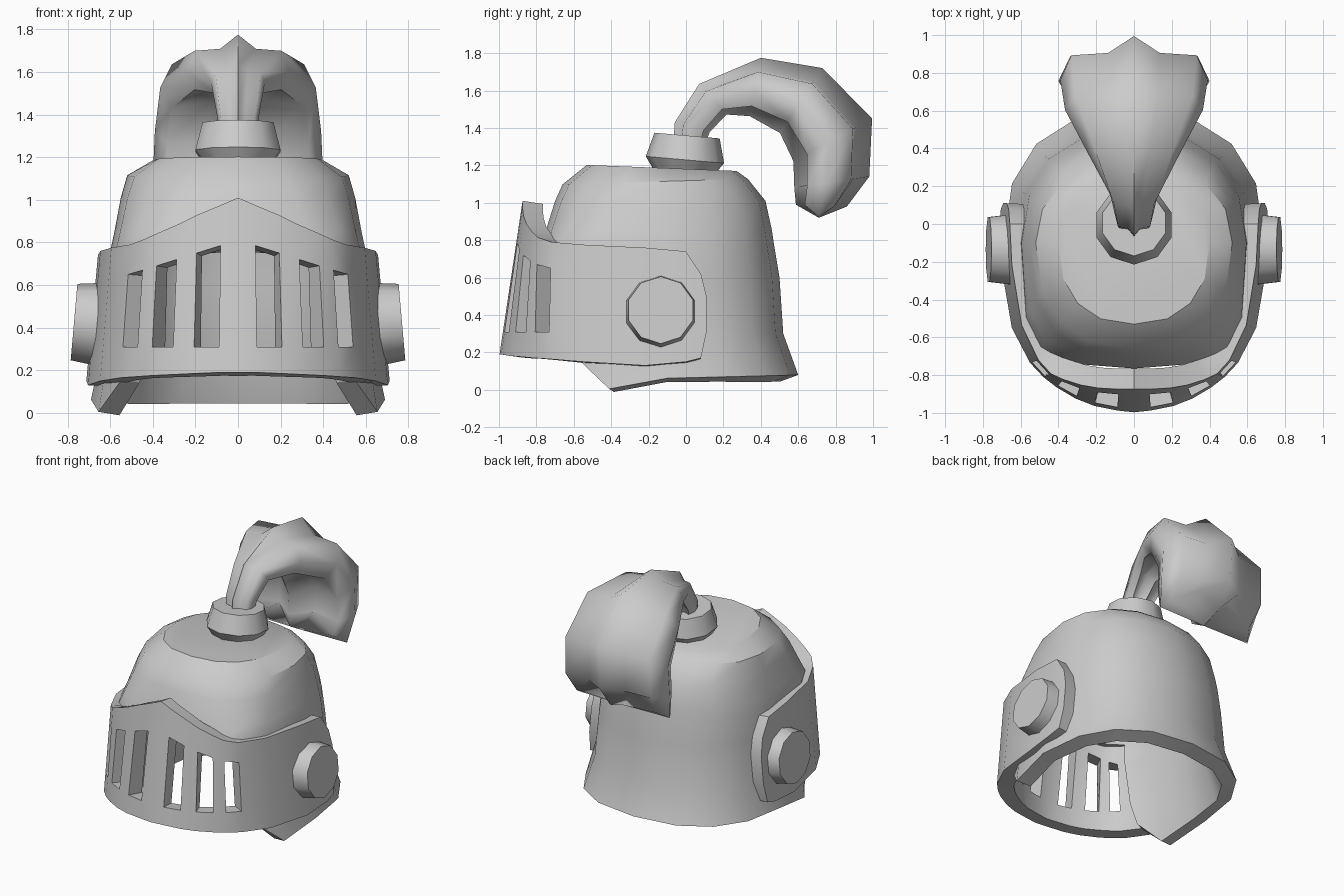
import bpy, math
from math import sin, cos, pi
from mathutils import Matrix, Vector

old = bpy.data.objects.get("Cube")
if old:
    bpy.data.objects.remove(old, do_unlink=True)

GREY = (0.6, 0.6, 0.6, 1)
steel = bpy.data.materials.new("plain_grey")
steel.use_nodes = True
steel.diffuse_color = GREY
steel.node_tree.nodes["Principled BSDF"].inputs["Base Color"].default_value = GREY


def build(name, verts, faces, thickness=0, angle=35):
    mesh = bpy.data.meshes.new(name)
    mesh.from_pydata(verts, [], faces)
    mesh.materials.append(steel)
    obj = bpy.data.objects.new(name, mesh)
    bpy.context.collection.objects.link(obj)
    bpy.ops.object.select_all(action='DESELECT')
    obj.select_set(True)
    bpy.context.view_layer.objects.active = obj
    if thickness:
        mod = obj.modifiers.new("thickness", 'SOLIDIFY')
        mod.thickness = thickness
        mod.offset = -1
        mod.use_even_offset = True
        bpy.ops.object.modifier_apply(modifier=mod.name)
    bpy.ops.object.shade_smooth_by_angle(angle=math.radians(angle))
    return obj


def loft(rings, n):
    """Quads joining consecutive closed rings of n points."""
    return [(r * n + i, r * n + (i + 1) % n, (r + 1) * n + (i + 1) % n, (r + 1) * n + i)
            for r in range(rings - 1) for i in range(n)]


def power(v, n):
    return math.copysign(abs(v) ** (2 / n), v)


# Helmet shell: rounded rings from the flared rim to the cap, open at the face
SIDES, MID = 16, -0.1
RINGS = [  # height, tilt, half width, front, back, squareness of front and back
    (0.062, 0.025, 0.69, -0.69, 0.60, 3.0, 2.4),
    (0.30, 0, 0.64, -0.72, 0.52, 3.0, 2.3),
    (0.60, 0, 0.61, -0.75, 0.50, 3.2, 2.3),
    (0.78, 0, 0.595, -0.765, 0.47, 3.7, 2.3),
    (0.85, 0, 0.58, -0.75, 0.46, 3.3, 2.3),
    (1.01, 0, 0.55, -0.70, 0.425, 2.7, 2.25),
    (1.115, 0.03, 0.52, -0.66, 0.33, 2.35, 2.2),
    (1.185, -0.04, 0.40, -0.53, 0.27, 2.35, 2.3)]
verts = []
for r, (z, tilt, half, front, back, square_front, square_back) in enumerate(RINGS):
    for i in range(SIDES):
        a = 2 * pi * i / SIDES
        behind = i <= SIDES // 2
        n = square_back if behind else square_front
        y = MID + (back - MID if behind else MID - front) * power(sin(a), n)
        h = z + tilt * (y - MID)
        if r == 0 and y < -0.3:      # cheek corners
            h = 0.155 if y < -0.5 else 0.005
        verts.append((half * power(cos(a), n), y, h))
faces = [f for f in loft(len(RINGS), SIDES)
         if not (f[0] < 3 * SIDES and 10 <= f[0] % SIDES < 14)]
faces.append(range((len(RINGS) - 1) * SIDES, len(RINGS) * SIDES))
build("helmet_shell", verts, faces, 0.1, 32)

# Visor: leaning wrap-around wall with slits left out of the grid
COLUMNS = [  # x, y, bottom, slit top, top
    (0, -1.0, 0.19, 0.80, 1.01),
    (0.09, -0.99, 0.19, 0.785, 0.975),
    (0.21, -0.965, 0.185, 0.75, 0.93),
    (0.31, -0.925, 0.18, 0.72, 0.885),
    (0.41, -0.865, 0.175, 0.69, 0.845),
    (0.48, -0.81, 0.17, 0.67, 0.815),
    (0.55, -0.735, 0.165, 0.65, 0.79),
    (0.645, -0.55, 0.15, 0.63, 0.775),
    (0.70, -0.22, 0.13, 0.60, 0.76),
    (0.71, 0.0, 0.15, 0.58, 0.74),
    (0.705, 0.11, 0.17, 0.50, 0.62)]
full = [(-c[0],) + c[1:] for c in COLUMNS[:0:-1]] + COLUMNS
verts = []
for x, y, low, slit, top in full:
    for z in (low, 0.31, slit, top):
        lean = z - 0.17
        back_lean = lean * 0.15 * max(0.15, (-y - 0.77) / 0.23) if y < -0.3 else 0
        clip = 0.03 if y > 0.05 and z in (low, top) else 0
        verts.append((x * (1 - 0.13 * lean), y + back_lean - clip, z))
centre = len(COLUMNS) - 1
faces = []
for c in range(len(full) - 1):
    slot = c - centre if c >= centre else centre - 1 - c
    for r in range(3):
        if not (r == 1 and slot in (1, 3, 5)):
            a = c * 4 + r
            faces.append((a, a + 4, a + 5, a + 1))
build("visor", verts, faces, 0.11)


def turned(name, profile, sides, matrix):
    """Capped solid turned from (radius, height) pairs and placed by a matrix."""
    pts = [matrix @ Vector((rad * cos(2 * pi * i / sides), rad * sin(2 * pi * i / sides), h))
           for rad, h in profile for i in range(sides)]
    n = len(profile)
    caps = [range(sides - 1, -1, -1), range((n - 1) * sides, n * sides)]
    return build(name, pts, loft(n, sides) + caps, angle=40)


# Hinge discs on both sides
for side, label in ((1, "left"), (-1, "right")):
    place = (Matrix.Translation((0.64 * side, -0.135, 0.415))
             @ Matrix.Rotation(math.radians(85 * side), 4, 'Y'))
    turned(label + "_hinge_disc", [(0.2, -0.03), (0.18, 0.13)], 10, place)

# Plume socket
place = (Matrix.Translation((0, -0.01, 1.18)) @ Matrix.Rotation(math.radians(-5), 4, 'X')
         @ Matrix.Rotation(pi / 10, 4, 'Z'))
turned("plume_socket", [(0.16, -0.02), (0.21, 0.05), (0.175, 0.18)], 10, place)

# Plume: three-lobed section swept along a curl, from outer to inner edge
SPINE = [  # outer y z, inner y z, half width
    (-0.07, 1.28, 0.09, 1.28, 0.08),
    (-0.06, 1.43, 0.13, 1.38, 0.10),
    (0.07, 1.635, 0.22, 1.47, 0.125),
    (0.40, 1.775, 0.34, 1.46, 0.24),
    (0.73, 1.72, 0.50, 1.37, 0.365),
    (0.995, 1.45, 0.57, 1.22, 0.39),
    (0.98, 1.14, 0.575, 1.08, 0.40),
    (0.86, 0.98, 0.585, 0.99, 0.37)]
HALF = [(0, 0, 0), (0.35, 0.21, -0.11), (0.85, 0.24, 0), (1, 0.55, 0.06),
        (0.85, 0.82, 0), (0.36, 0.74, -0.11), (0, 0.99, 0)]  # width, depth, tip drop
section = HALF + [(-v, u, d) for v, u, d in HALF[-2:0:-1]]
verts = []
for s, (oy, oz, iy, iz, w) in enumerate(SPINE):
    for v, u, drop in section:
        z = oz + (iz - oz) * u - (drop if s == len(SPINE) - 1 else 0)
        verts.append((v * w, oy + (iy - oy) * u, z))
n, last = len(section), (len(SPINE) - 1) * len(section)
faces = loft(len(SPINE), n) + [range(n - 1, -1, -1)]
verts.append((0, 0.71, 0.92))
faces += [(last + i, last + (i + 1) % n, len(verts) - 1) for i in range(n)]
plume = build("plume", verts, faces, angle=75)
plume.data.flip_normals()
